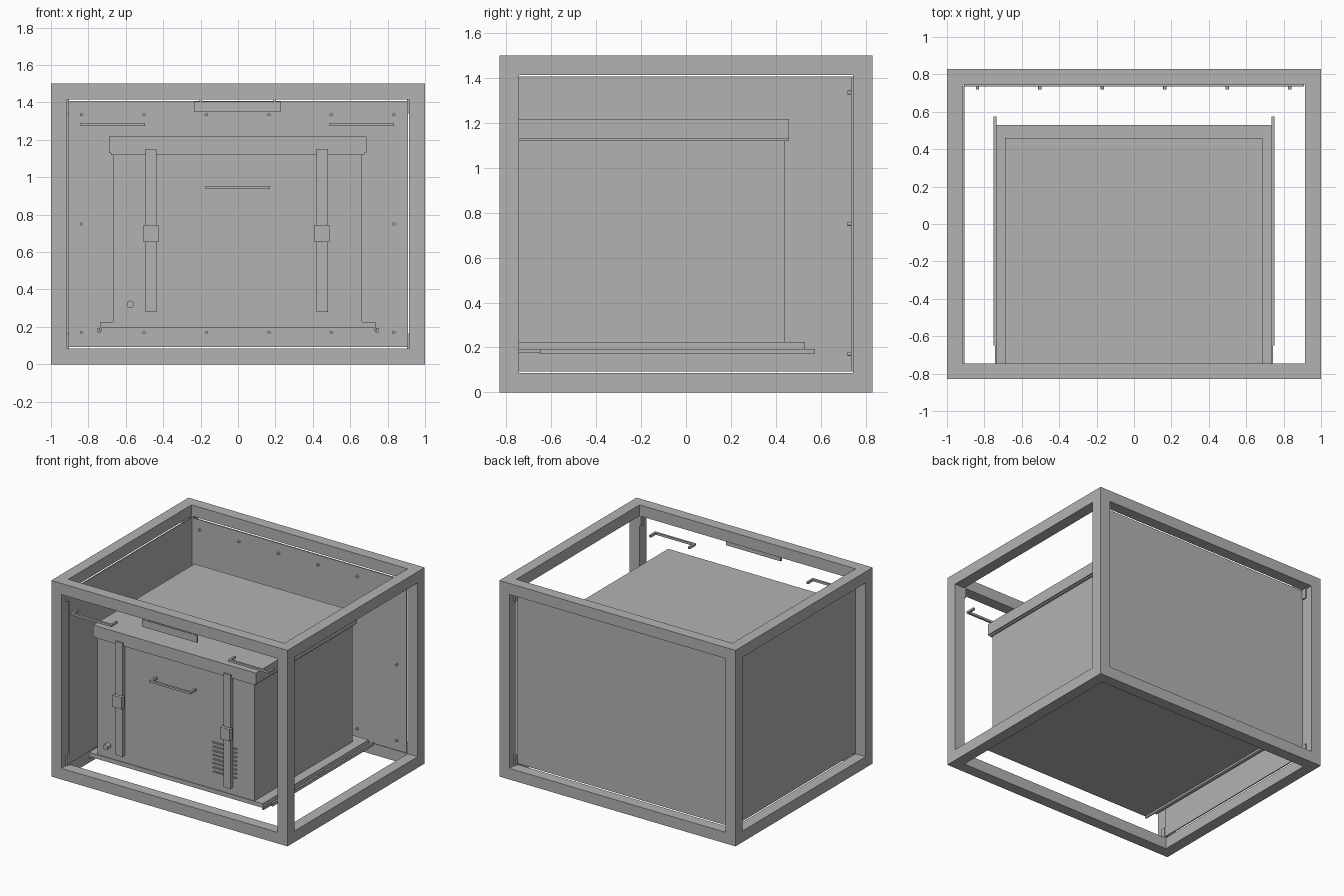
import bpy
import bmesh
from mathutils import Matrix, Vector

cube = bpy.data.objects.get("Cube")
if cube:
    bpy.data.objects.remove(cube, do_unlink=True)

grey = bpy.data.materials.new("plain_grey")
grey.use_nodes = True
grey.diffuse_color = (0.45, 0.45, 0.45, 1)
grey.node_tree.nodes["Principled BSDF"].inputs["Base Color"].default_value = (0.45, 0.45, 0.45, 1)


def finish(name, bm):
    mesh = bpy.data.meshes.new(name)
    bm.to_mesh(mesh)
    bm.free()
    mesh.materials.append(grey)
    ob = bpy.data.objects.new(name, mesh)
    bpy.context.collection.objects.link(ob)
    return ob


def boxes(name, *spans):
    """One object from boxes given as (x0, x1), (y0, y1), (z0, z1)."""
    bm = bmesh.new()
    for span in spans:
        centre = Vector([(a + b) / 2 for a, b in span])
        size = Vector([b - a for a, b in span])
        bmesh.ops.create_cube(bm, size=1, matrix=Matrix.Translation(centre) @ Matrix.Diagonal(size).to_4x4())
    return finish(name, bm)


def studs(name, places, radius, y0, y1):
    """Short cylinders along y at (x, z) places."""
    bm = bmesh.new()
    for x, z in places:
        bmesh.ops.create_cone(
            bm, cap_ends=True, segments=16, radius1=radius, radius2=radius, depth=y1 - y0,
            matrix=Matrix.Translation((x, (y0 + y1) / 2, z)) @ Matrix.Rotation(1.5708, 4, "X"))
    ob = finish(name, bm)
    for p in ob.data.polygons:
        p.use_smooth = abs(p.normal.y) < 0.5
    return ob


def handle(name, x, z):
    """Pull bar with two legs reaching back."""
    half, r, front, back = 0.173, 0.008, -0.82, -0.745
    legs = [((x + s * (half - r) - r, x + s * (half - r) + r), (front + 2 * r, back), (z - r, z + r))
            for s in (-1, 1)]
    boxes(name, ((x - half, x + half), (front, front + 2 * r), (z - r, z + r)), *legs)


# Outer frame of square tube
W, D, H, T = 1.0, 0.83, 1.5, 0.085
ix, iy = W - T, D - T
pair = lambda lo, hi: [(-hi, -lo), (lo, hi)]
levels = [(0, T), (H - T, H)]
frame = [(xs, ys, (0, H)) for xs in pair(ix, W) for ys in pair(iy, D)]
frame += [((-ix, ix), ys, zs) for ys in pair(iy, D) for zs in levels]
frame += [(xs, (-iy, iy), zs) for xs in pair(ix, W) for zs in levels]
boxes("outer_frame", *frame)

# Corner tabs on the posts
boxes("corner_tabs", *[(xs, ys, zs) for xs in pair(0.903, ix) for ys in pair(iy, 0.78)
                       for zs in ((T, 0.165), (1.34, H - T))])

# Wall panels just inside the frame
boxes("back_panel", ((-0.91, 0.91), (0.735, iy), (0.092, 1.408)))
boxes("right_panel", ((-ix, -0.906), (-iy, 0.735), (0.092, 1.408)))
columns = [-0.837 + 0.334 * i for i in range(6)]
screws = [(x, z) for x in columns for z in (0.17, 1.335)] + [(columns[0], 0.75), (columns[-1], 0.75)]
studs("panel_screws", screws, 0.009, 0.72, 0.736)

# Sliding tray and its rails
boxes("tray", ((-0.738, 0.735), (-0.75, 0.53), (0.193, 0.225)))
boxes("rail_outer", *[(xs, (-0.65, 0.575), (0.17, 0.193)) for xs in pair(0.734, 0.75)])
boxes("rail_inner", *[(xs, (-0.75, 0.5), (0.178, 0.194)) for xs in pair(0.73, 0.742)])

# Chest body and lid
boxes("chest_body", ((-0.668, 0.662), (-0.745, 0.44), (0.225, 1.12)))
boxes("lid_lip", ((-0.68, 0.676), (-0.758, 0.458), (1.12, 1.13)))
boxes("chest_lid", ((-0.69, 0.686), (-0.765, 0.46), (1.13, 1.217)))

# Straps with buckles
for side, x in (("right", -0.465), ("left", 0.45)):
    boxes("strap_" + side, ((x - 0.03, x + 0.03), (-0.777, -0.745), (0.28, 1.15)))
    boxes("buckle_" + side, ((x - 0.04, x + 0.04), (-0.8, -0.765), (0.655, 0.745)))

# Vent slats and drain knob
boxes("vent_slats", *[((0.313, 0.513), (-0.753, -0.744), (z - 0.005, z + 0.005))
                      for z in [0.36 + 0.0318 * i for i in range(8)]])
studs("drain_knob", [(-0.575, 0.32)], 0.02, -0.785, -0.745)

# Pull handles
handle("chest_handle", -0.002, 0.945)
handle("upper_handle_right", -0.67, 1.282)
handle("upper_handle_left", 0.662, 1.282)

# Plate hanging under the front top beam
boxes("hanging_plate", ((-0.235, 0.23), (-0.825, -0.81), (1.35, 1.405)),
      *[((x - 0.006, x + 0.006), (-0.825, -0.81), (1.405, H - T)) for x in (-0.2, 0.195)])
